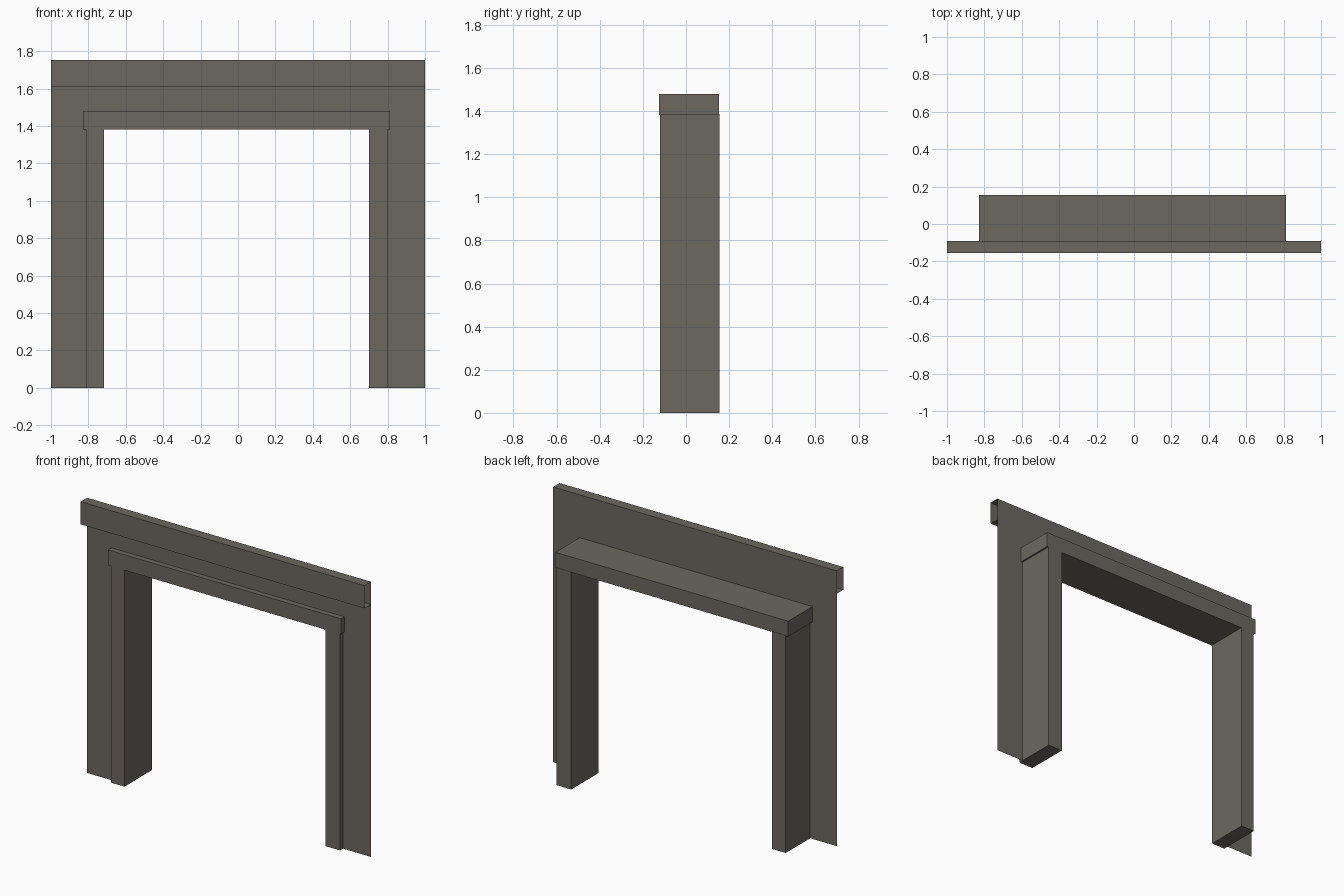
import bpy

if "Cube" in bpy.data.objects:
    bpy.data.objects.remove(bpy.data.objects["Cube"])

mat = bpy.data.materials.new("warm grey")
mat.diffuse_color = (0.15, 0.14, 0.118, 1)
mat.use_nodes = True
mat.node_tree.nodes["Principled BSDF"].inputs["Base Color"].default_value = mat.diffuse_color


def make(name, verts, faces):
    mesh = bpy.data.meshes.new(name)
    mesh.from_pydata(verts, [], faces)
    mesh.materials.append(mat)
    mesh.update()
    obj = bpy.data.objects.new(name, mesh)
    bpy.context.collection.objects.link(obj)
    return obj


def box(name, x0, x1, y0, y1, z0, z1):
    verts = [(x, y, z) for z in (z0, z1)
             for x, y in ((x0, y0), (x1, y0), (x1, y1), (x0, y1))]
    faces = [(3, 2, 1, 0), (4, 5, 6, 7)]
    faces += [(i, (i + 1) % 4, (i + 1) % 4 + 4, i + 4) for i in range(4)]
    return make(name, verts, faces)


WALL_Y = -0.09
CAP_Y = -0.155
TOP = 1.753

# Thin wall sheet with a doorway cut out, its edge hidden inside the frame
outline = [(-1, 0), (-0.76, 0), (-0.76, 1.43), (0.75, 1.43), (0.75, 0),
           (1, 0), (1, TOP), (-1, TOP)]
make("wall_panel", [(x, WALL_Y, z) for x, z in outline],
     [(0, 1, 2, 7), (2, 3, 6, 7), (3, 4, 5, 6)])

# Open-ended cap strip along the top: underside, front and top
profile = [(WALL_Y, 1.608), (CAP_Y, 1.608), (CAP_Y, TOP), (WALL_Y, TOP)]
make("top_cap", [(x, y, z) for x in (-1, 1) for y, z in profile],
     [(i, i + 4, i + 5, i + 1) for i in range(3)])

# Door frame posts and lintel
box("left_post", -0.812, -0.716, -0.12, 0.156, 0, 1.385)
box("right_post", 0.70, 0.803, -0.12, 0.156, 0, 1.385)
box("lintel", -0.828, 0.813, -0.125, 0.154, 1.382, 1.48)
